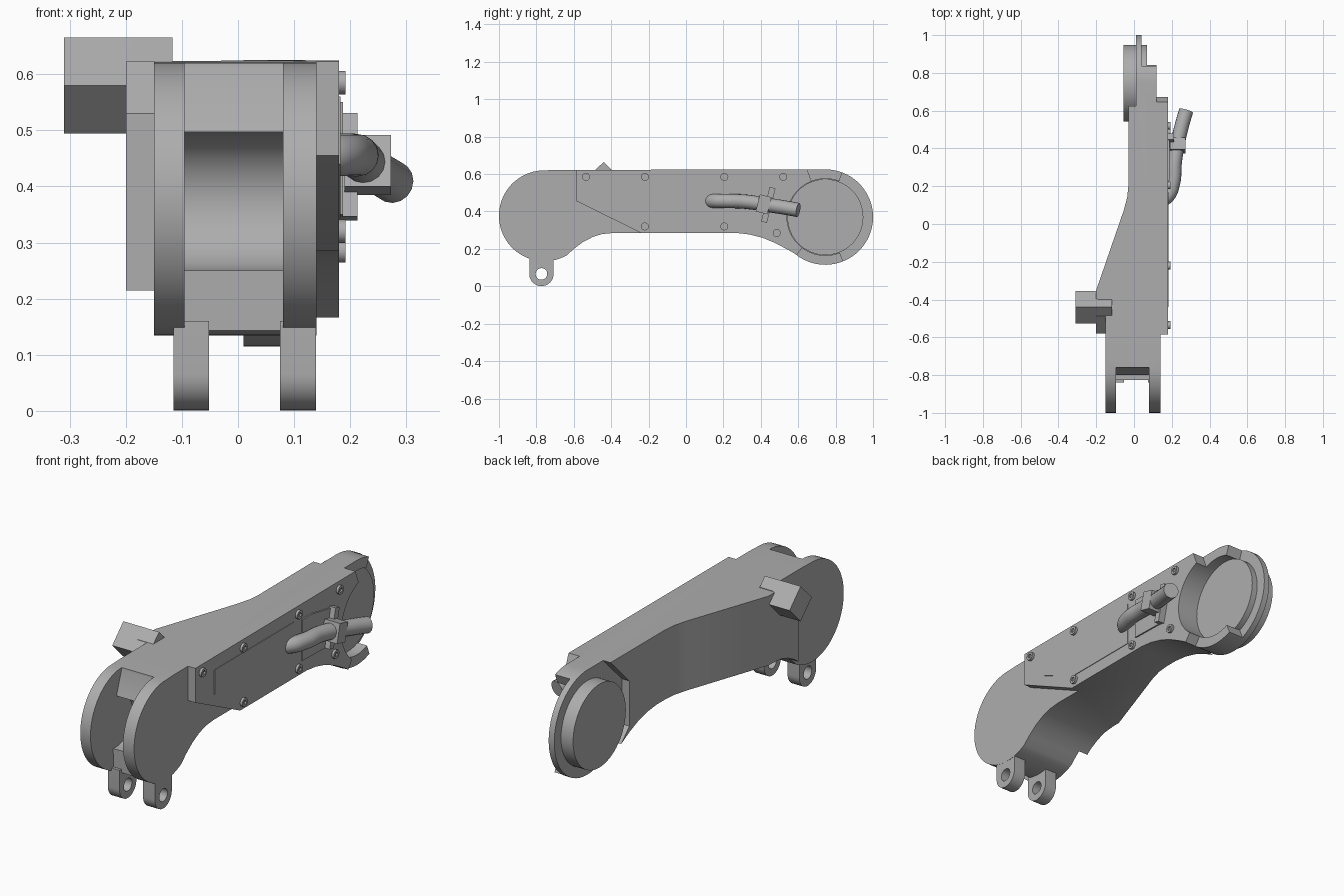
import bpy, bmesh
from math import cos, sin, radians
from mathutils import Vector

if "Cube" in bpy.data.objects:
    bpy.data.objects.remove(bpy.data.objects["Cube"], do_unlink=True)

grey = bpy.data.materials.new("plain grey")
grey.use_nodes = True
GREY = (0.42, 0.42, 0.42, 1)
grey.diffuse_color = GREY
grey.node_tree.nodes["Principled BSDF"].inputs["Base Color"].default_value = GREY


def arc(cy, cz, r, a, b, n):
    return [(cy + r * cos(radians(a + (b - a) * i / n)),
             cz + r * sin(radians(a + (b - a) * i / n))) for i in range(n + 1)]


def circle(cy, cz, r, n=64):
    return arc(cy, cz, r, 0, 360, n)[:-1]


def prism(name, pts, a, b, axis="x"):
    """Extrude a 2D outline along x (outline in y,z) or along z (outline in x,y)."""
    place = (lambda p, t: (t, p[0], p[1])) if axis == "x" else (lambda p, t: (p[0], p[1], t))
    bm = bmesh.new()
    face = bm.faces.new([bm.verts.new(place(p, a)) for p in pts])
    new = bmesh.ops.extrude_face_region(bm, geom=[face])["geom"]
    shift = Vector((b - a, 0, 0)) if axis == "x" else Vector((0, 0, b - a))
    bmesh.ops.translate(bm, vec=shift, verts=[g for g in new if isinstance(g, bmesh.types.BMVert)])
    bmesh.ops.recalc_face_normals(bm, faces=bm.faces)
    mesh = bpy.data.meshes.new(name)
    bm.to_mesh(mesh)
    bm.free()
    mesh.materials.append(grey)
    ob = bpy.data.objects.new(name, mesh)
    bpy.context.collection.objects.link(ob)
    return ob


def combine(ob, tool, operation="DIFFERENCE"):
    """Apply a boolean and drop the tool."""
    mod = ob.modifiers.new("cut", "BOOLEAN")
    mod.operation, mod.object, mod.solver = operation, tool, "EXACT"
    bpy.context.view_layer.objects.active = ob
    bpy.ops.object.modifier_apply(modifier=mod.name)
    bpy.data.objects.remove(tool, do_unlink=True)


def cut(ob, pts, a, b):
    combine(ob, prism("cutter", pts, a, b))


# Arm: side outline trimmed by a plan outline
HUB = (0.745, 0.37)
outline = arc(-0.757, 0.377, 0.243, 95, 300, 40)
outline += [(-0.6, 0.2), (-0.55, 0.237), (-0.5, 0.263), (-0.45, 0.279), (-0.39, 0.285),
            (0.27, 0.285), (0.34, 0.277), (0.41, 0.259), (0.48, 0.23), (0.54, 0.198)]
outline += arc(*HUB, 0.255, -130, 90, 48) + [(-0.69, 0.622)]
arm = prism("arm_body", outline, -0.3, 0.18)
plan = [(-0.15, -1.1), (0.3, -1.1), (0.3, 1.1), (-0.03, 1.1), (-0.03, 0.2), (-0.036, 0.14),
        (-0.055, 0.07), (-0.2, -0.35), (-0.2, -0.58), (-0.15, -0.58)]
combine(arm, prism("cutter", plan, -0.2, 0.9, "z"), "INTERSECT")

# Raised side cover ends ahead of the front discs
cut(arm, [(-1.2, 0.8), (-0.585, 0.8), (-0.585, 0.455), (-0.24, 0.285), (-0.24, -0.1), (-1.2, -0.1)],
    0.14, 0.3)
# Wheel slot between the front discs
slot = [(-1.2, 0.8), (-0.75, 0.8), (-0.76, 0.61), (-0.8, 0.497)]
slot += arc(-0.8, 0.373, 0.124, 85, -85, 20) + [(-0.825, 0.25), (-0.82, -0.1), (-1.2, -0.1)]
cut(arm, slot, -0.095, 0.08)
# Rear hub: stepped rim, round pocket and angular relief on the inner side
cut(arm, [HUB] + arc(*HUB, 0.7, -127, 111, 12), 0.12, 0.3)
cut(arm, [HUB] + arc(*HUB, 0.7, -68, 69, 8), 0.04, 0.3)
cut(arm, circle(*HUB, 0.205), 0.06, 0.3)
cut(arm, arc(*HUB, 0.288, 22.5, 337.5, 7), -0.3, 0.01)
# Chamfer beneath the bracket
cut(arm, [(-0.6, 0.51), (-0.44, 0.67), (-0.6, 0.75)], -0.4, -0.15)

prism("hub_disc", circle(*HUB, 0.203), -0.055, 0.07)

# Bracket: diamond bar and its root on the arm
prism("bracket_bar", circle(-0.44, 0.58, 0.0855, 4), -0.31, -0.19)
prism("bracket_root", [(-0.44, 0.665), (-0.58, 0.53), (-0.58, 0.45), (-0.4, 0.45), (-0.4, 0.625)],
      -0.2, -0.117)

# Lower lugs with pin holes
for side, (a, b) in {"left": (0.075, 0.139), "right": (-0.115, -0.052)}.items():
    lug = prism(side + "_lug", arc(-0.773, 0.066, 0.065, 180, 360, 24) + [(-0.708, 0.16), (-0.838, 0.16)], a, b)
    cut(lug, circle(-0.773, 0.066, 0.031, 32), a - 0.1, b + 0.1)

# Cover screws with sockets
for i, (y, z) in enumerate([(-0.535, 0.585), (-0.22, 0.585), (0.205, 0.585), (0.52, 0.585),
                            (-0.22, 0.32), (0.205, 0.32), (0.485, 0.285)]):
    screw = prism(f"cover_screw_{i + 1}", circle(y, z, 0.021, 24), 0.17, 0.192)
    cut(screw, circle(y, z, 0.011, 6), 0.184, 0.3)

# Thin panel on the cover
prism("cover_panel", [(-0.44, 0.56), (-0.44, 0.44), (-0.23, 0.345), (0.17, 0.345), (0.17, 0.56)],
      0.175, 0.183)

# Hose
curve = bpy.data.curves.new("hose", "CURVE")
curve.dimensions = "3D"
curve.bevel_depth, curve.bevel_resolution, curve.use_fill_caps = 0.038, 6, True
path = [(0.13, 0.125, 0.455), (0.175, 0.145, 0.456), (0.207, 0.22, 0.456), (0.215, 0.32, 0.452),
        (0.232, 0.43, 0.436), (0.253, 0.52, 0.422), (0.276, 0.6, 0.408)]
spline = curve.splines.new("BEZIER")
spline.bezier_points.add(len(path) - 1)
for point, co in zip(spline.bezier_points, path):
    point.co = co
    point.handle_left_type = point.handle_right_type = "AUTO"
curve.materials.append(grey)
bpy.context.collection.objects.link(bpy.data.objects.new("hose", curve))


# Hose clamp: thin base, foot and collar, tilted with the hose
def tilted(cy, cz, w, h, tilt=-14):
    c, s = cos(radians(tilt)), sin(radians(tilt))
    return [(cy + u * c - v * s, cz + u * s + v * c)
            for u, v in ((-w, -h), (w, -h), (w, h), (-w, h))]


prism("clamp_base", [(0.23, 0.35), (0.43, 0.345), (0.47, 0.52), (0.3, 0.55), (0.23, 0.55)], 0.175, 0.187)
prism("clamp_foot", tilted(0.44, 0.435, 0.016, 0.095), 0.18, 0.213)
prism("clamp_collar", tilted(0.415, 0.438, 0.032, 0.047), 0.19, 0.273)

# Smooth curved sides, keep corners sharp
bpy.ops.object.select_all(action="DESELECT")
for ob in bpy.context.scene.objects:
    if ob.type == "MESH" and ob.data.materials and ob.data.materials[0] == grey:
        ob.select_set(True)
        bpy.context.view_layer.objects.active = ob
bpy.ops.object.shade_smooth_by_angle(angle=radians(30))
